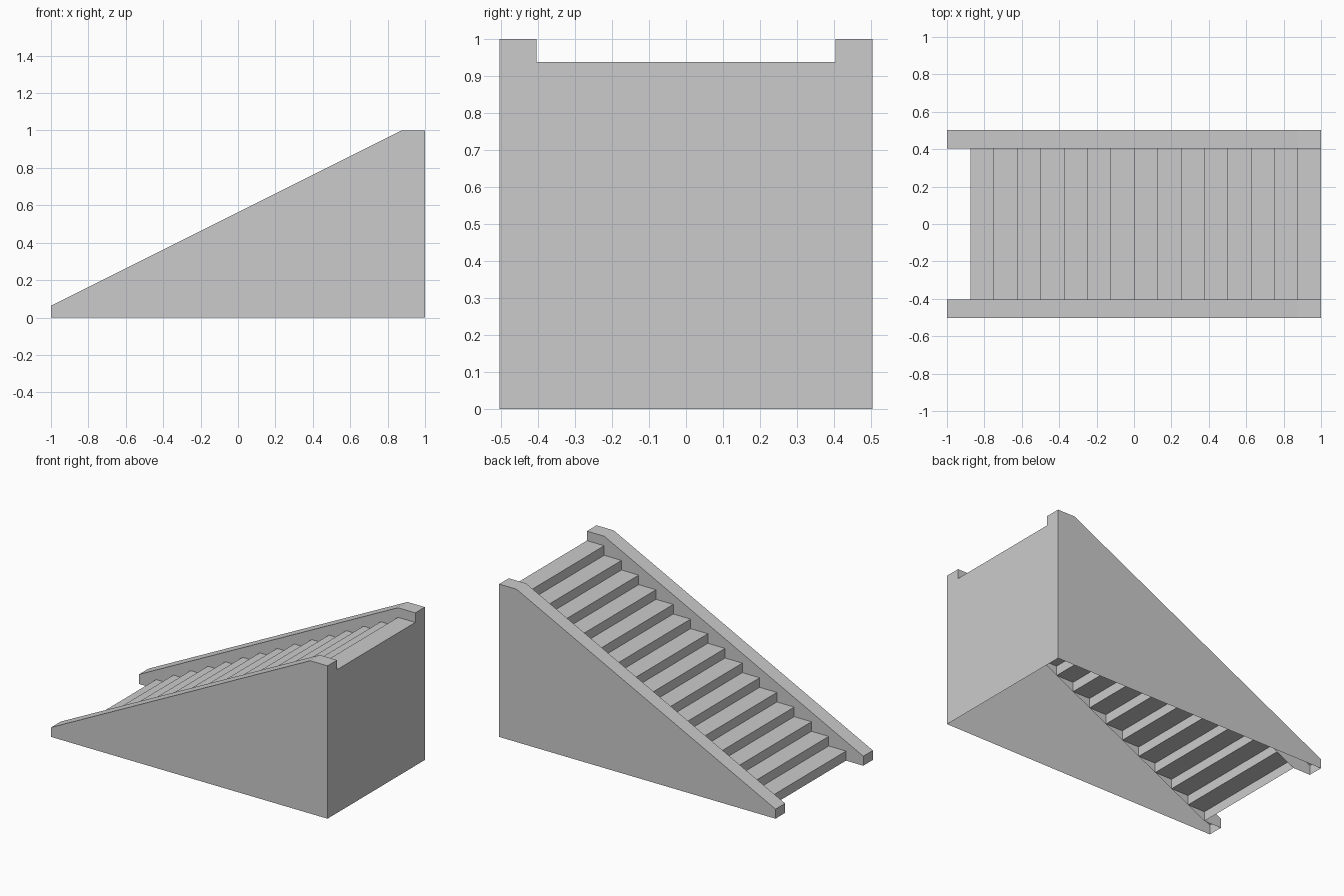
import bpy

if "Cube" in bpy.data.objects:
    bpy.data.objects.remove(bpy.data.objects["Cube"])

OUT, INN = 0.503, 0.404       # outer and inner half widths
RUN, RISE, STEPS = 0.125, 0.0625, 15


def make(name, faces):
    """Build an object from polygons, sharing coincident vertices."""
    index, polys = {}, []
    for face in faces:
        polys.append([index.setdefault(p, len(index)) for p in face])
    mesh = bpy.data.meshes.new(name)
    mesh.from_pydata(list(index), [], polys)
    obj = bpy.data.objects.new(name, mesh)
    bpy.context.collection.objects.link(obj)
    return obj


def at_y(profile, y):
    return [(x, y, z) for x, z in profile]


def strips(path, y0, y1):
    """Quads spanning y0..y1 along an xz path."""
    return [[(a[0], y0, a[1]), (b[0], y0, b[1]), (b[0], y1, b[1]), (a[0], y1, a[1])]
            for a, b in zip(path, path[1:])]


# Folded flight of steps, open underneath
path = [(-0.875, 0.0)]
for i in range(STEPS):
    x, z = -0.875 + i * RUN, (i + 1) * RISE
    path += [(x, z), (x + RUN, z)]
make("stair_flight", strips(path, -INN, INN))

# Hollow side walls: full outer face, inner face ending along the step line
rail = [(-1, 0), (-1, RISE), (0.875, 1), (1, 1)]
outer = rail[::-1] + [(1, 0)]
outer = [(-1, 0), (1, 0), (1, 1), (0.875, 1), (-1, RISE)]
inner = rail + [(1, STEPS * RISE), (-0.875, 0)]
wall = make("side_walls", [at_y(outer, -OUT), at_y(inner, -INN)] + strips(rail, -OUT, -INN))
mirror = wall.modifiers.new("mirror", "MIRROR")
mirror.use_axis = (False, True, False)
mirror.use_mirror_merge = False

# Back panel with the notch between the walls
top = STEPS * RISE
notched = [(-OUT, 0), (OUT, 0), (OUT, 1), (INN, 1), (INN, top), (-INN, top), (-INN, 1), (-OUT, 1)]
make("back_panel", [[(1, y, z) for y, z in notched]])
